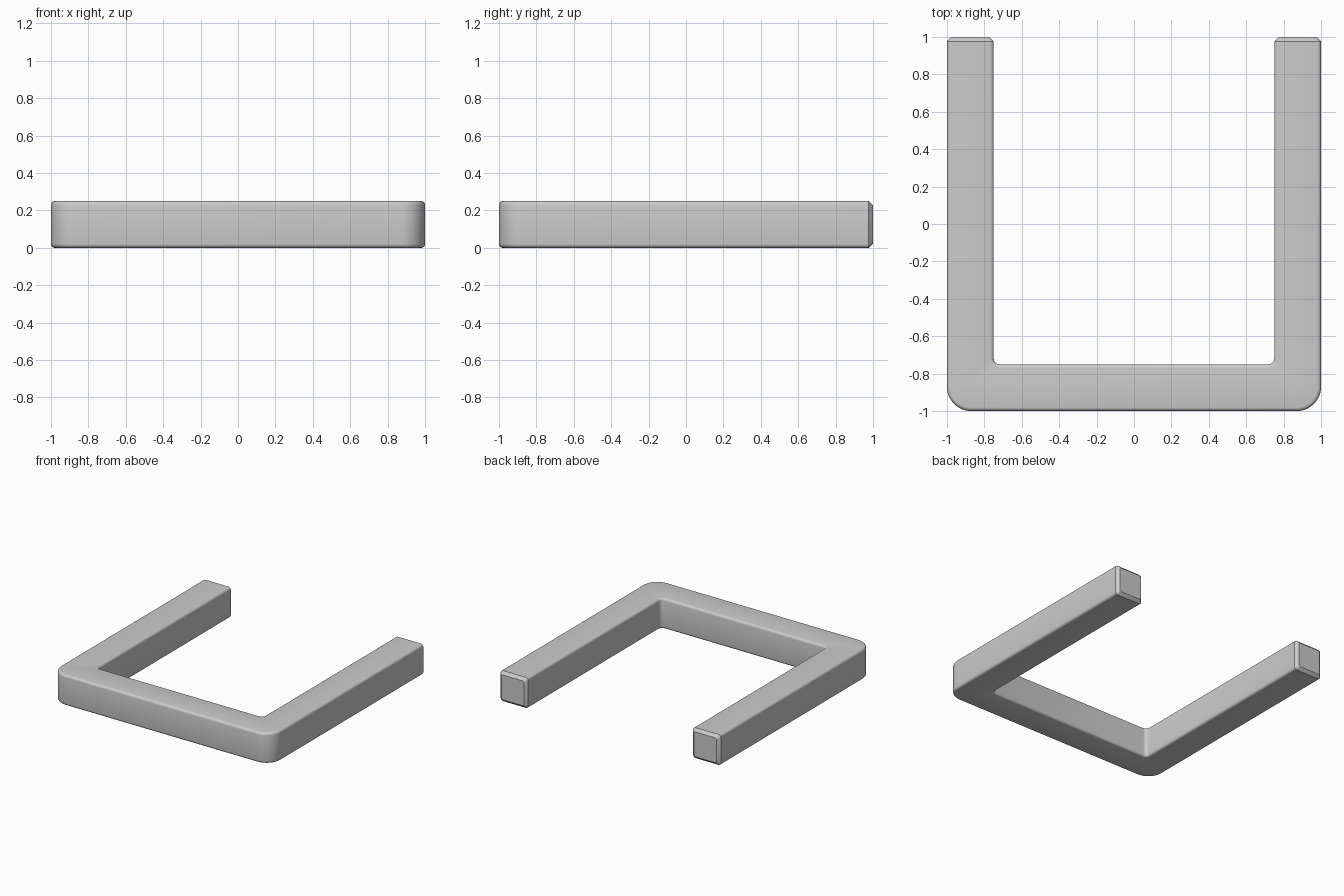
import bpy, bmesh
from math import cos, sin, pi
from mathutils import Vector

cube = bpy.data.objects.get("Cube")
if cube:
    bpy.data.objects.remove(cube, do_unlink=True)

HEIGHT = 0.25
INNER = 0.75        # inner wall distance from the centre
OUTER_R, INNER_R = 0.13, 0.03
FILLET = 0.02
CHAMFER = 0.023
LEG_END = 1 - CHAMFER


def corner(half, radius, steps):
    """Rounded right-hand corner, running from the leg to the crossbar."""
    c = half - radius
    return [(c + radius * cos(a), -c - radius * sin(a))
            for a in (i * pi / 2 / steps for i in range(steps + 1))]


# U-shaped outline: right half, then mirrored
outer = [(1, LEG_END)] + corner(1, OUTER_R, 12)
inner = [(INNER, LEG_END)] + corner(INNER, INNER_R, 6)


def flip(points):
    return [(-x, y) for x, y in reversed(points)]


outline = outer + flip(outer) + list(reversed(flip(inner))) + list(reversed(inner))

bm = bmesh.new()
base = bm.faces.new([bm.verts.new((x, y, 0)) for x, y in outline])
top = bmesh.ops.extrude_face_region(bm, geom=[base], use_keep_orig=True)
bmesh.ops.translate(bm, vec=(0, 0, HEIGHT),
                    verts=[g for g in top["geom"] if isinstance(g, bmesh.types.BMVert)])
bmesh.ops.recalc_face_normals(bm, faces=bm.faces[:])


def at_end(item):
    return all(v.co.y > LEG_END - 0.001 for v in item.verts)


# Rounded long edges
long_edges = [e for e in bm.edges
              if abs(e.verts[0].co.z - e.verts[1].co.z) < 0.001 and not at_end(e)]
bmesh.ops.bevel(bm, geom=long_edges, offset=FILLET, offset_type='OFFSET',
                segments=4, profile=0.5, affect='EDGES', clamp_overlap=False)

# Chamfered leg tips
for face in [f for f in bm.faces if at_end(f)]:
    centre = face.calc_center_bounds()
    tip = bmesh.ops.extrude_discrete_faces(bm, faces=[face])["faces"][0]
    for v in tip.verts:
        offset = v.co - centre
        scale_x = 1 - 2 * CHAMFER / (1 - INNER)
        scale_z = 1 - 2 * CHAMFER / HEIGHT
        v.co = centre + Vector((offset.x * scale_x, CHAMFER, offset.z * scale_z))

bmesh.ops.recalc_face_normals(bm, faces=bm.faces[:])
mesh = bpy.data.meshes.new("u_frame")
bm.to_mesh(mesh)
bm.free()
frame = bpy.data.objects.new("u_frame", mesh)
bpy.context.collection.objects.link(frame)

bpy.context.view_layer.objects.active = frame
frame.select_set(True)
bpy.ops.object.shade_smooth_by_angle(angle=pi / 6)
